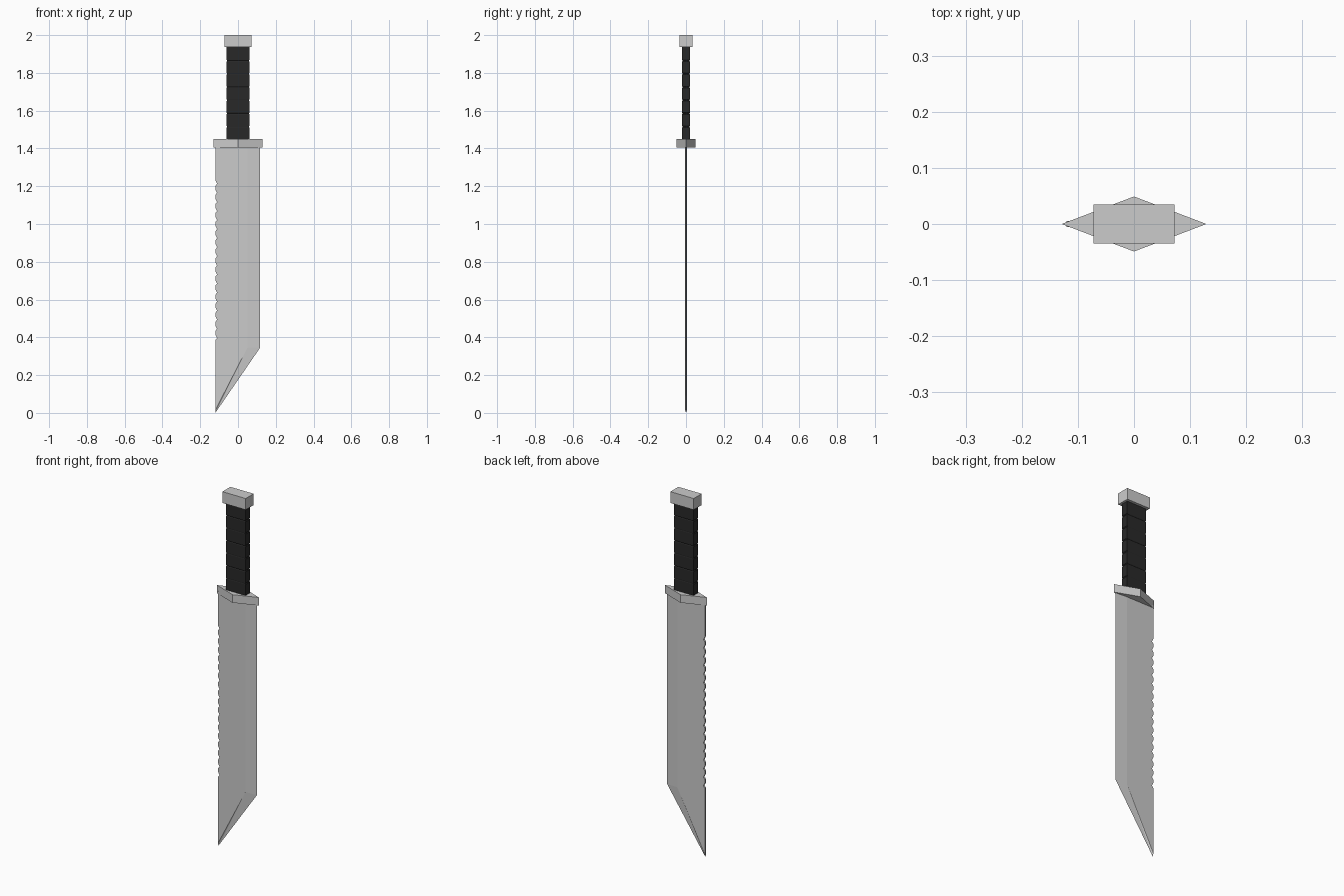
import bpy, bmesh

if "Cube" in bpy.data.objects:
    bpy.data.objects.remove(bpy.data.objects["Cube"])


def finish(name, bm, material=None):
    bmesh.ops.recalc_face_normals(bm, faces=bm.faces)
    mesh = bpy.data.meshes.new(name)
    bm.to_mesh(mesh)
    bm.free()
    obj = bpy.data.objects.new(name, mesh)
    bpy.context.collection.objects.link(obj)
    if material:
        mesh.materials.append(material)
    return obj


def loft(name, rings, material=None):
    """Skin a stack of matching closed rings and cap both ends."""
    bm = bmesh.new()
    loops = [[bm.verts.new(p) for p in ring] for ring in rings]
    for a, b in zip(loops, loops[1:]):
        for i in range(len(a)):
            j = (i + 1) % len(a)
            bm.faces.new((a[i], a[j], b[j], b[i]))
    bm.faces.new(loops[0][::-1])
    bm.faces.new(loops[-1])
    return finish(name, bm, material)


def rect(hx, hy, z):
    return [(-hx, -hy, z), (hx, -hy, z), (hx, hy, z), (-hx, hy, z)]


def rhombus(hx, hy, z):
    return [(-hx, 0, z), (0, -hy, z), (hx, 0, z), (0, hy, z)]


# Blade: flat body with a serrated spine and a bevelled cutting edge
TOP, T, BACK = 1.42, 0.005, -0.12
spine = [(BACK, 0.015)]
teeth, start, pitch = 18, 0.385, 0.048
for i in range(teeth):
    z = start + i * pitch
    spine += [(BACK, z), (BACK + 0.009, z + 0.012), (BACK, z + 0.03)]
spine.append((BACK, TOP))
outline = spine + [(0.05, TOP), (0.05, 0.345)]

bm = bmesh.new()
tip = bm.verts.new((BACK, 0, 0))
edge_low = bm.verts.new((0.117, 0, 0.345))
edge_top = bm.verts.new((0.117, 0, TOP))
sides = []
for y in (-T, T):
    vs = [bm.verts.new((x, y, z)) for x, z in outline]
    bm.faces.new(vs)
    bm.faces.new((vs[-2], edge_top, edge_low, vs[-1]))
    bm.faces.new((vs[-1], edge_low, tip))
    bm.faces.new((vs[-1], tip, vs[0]))
    sides.append(vs)
front, back = sides
n = len(spine)
for i in range(n):
    bm.faces.new((front[i], front[i + 1], back[i + 1], back[i]))
bm.faces.new((front[0], back[0], tip))
bm.faces.new((front[n], edge_top, back[n]))
finish("blade", bm)

# Diamond guard
loft("guard", [rhombus(0.129, 0.049, z) for z in (1.405, 1.45)])

# Dark wrapped grip, grooved on the narrow sides and on every second band across the faces
dark = bpy.data.materials.new("dark_wrap")
dark.diffuse_color = (0.022, 0.022, 0.022, 1)
dark.use_nodes = True
dark.node_tree.nodes["Principled BSDF"].inputs["Base Color"].default_value = dark.diffuse_color
HX, HY = 0.06, 0.02
rings = [rect(HX, HY, 1.445)]
for i in range(1, 7):
    z = 1.445 + 0.07 * i
    dy = 0.0025 if i % 2 == 0 else 0.0008
    rings += [rect(HX, HY, z - 0.004), rect(HX - 0.003, HY - dy, z), rect(HX, HY, z + 0.004)]
rings.append(rect(HX, HY, 1.94))
loft("grip", rings, dark)

# Pommel block
loft("pommel", [rect(0.072, 0.035, z) for z in (1.937, 2.0)])
